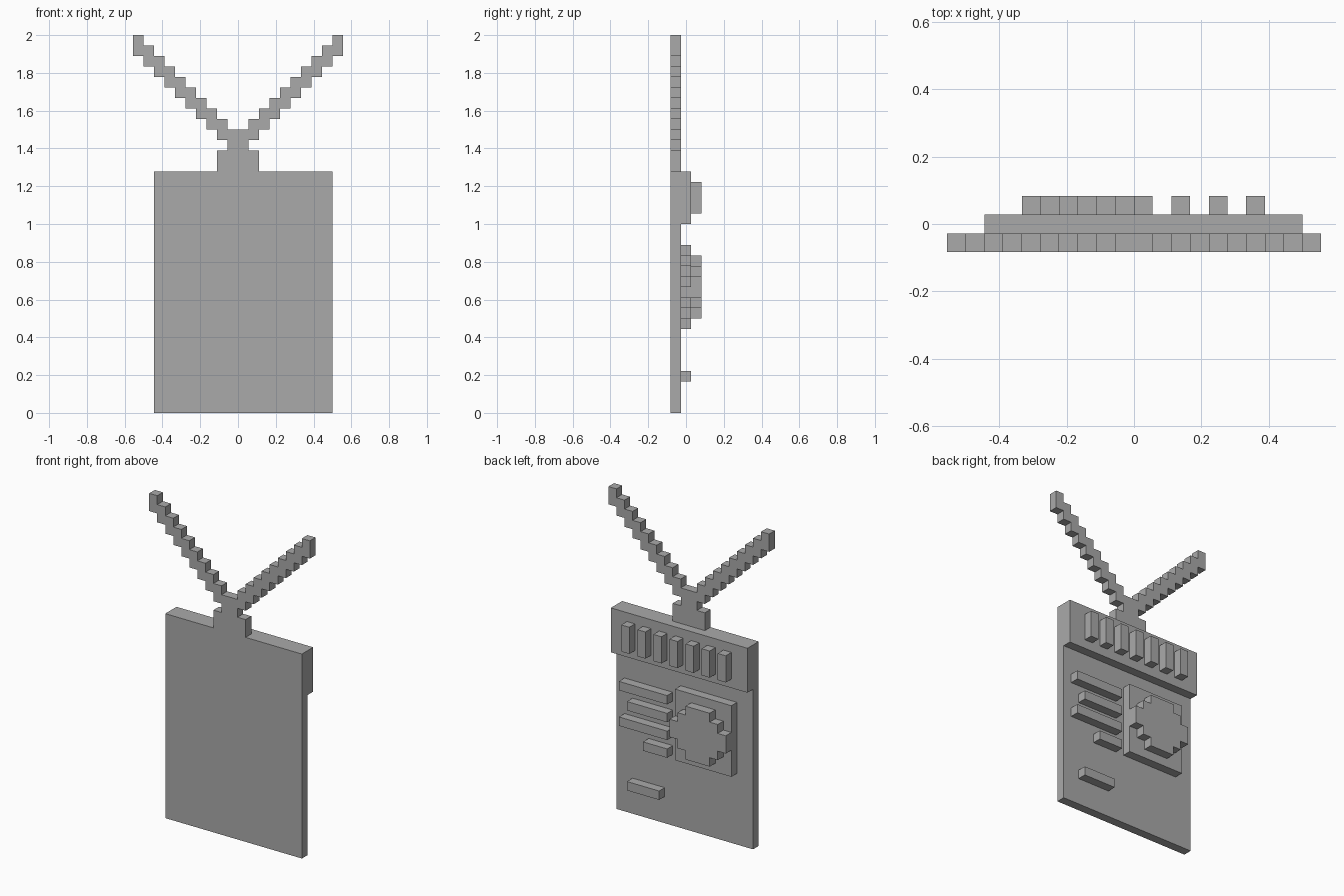
import bpy, bmesh

if "Cube" in bpy.data.objects:
    bpy.data.objects.remove(bpy.data.objects["Cube"])

U = 1 / 18  # one block

grey = bpy.data.materials.new("plain grey")
grey.diffuse_color = (0.4, 0.4, 0.4, 1)
grey.use_nodes = True
grey.node_tree.nodes["Principled BSDF"].inputs["Base Color"].default_value = grey.diffuse_color


def prism(name, outline, layer, layers=1):
    """Extrude an (x, z) outline, in blocks, backwards from the given depth layer."""
    y0 = (layer - 1.5) * U
    bm = bmesh.new()
    face = bm.faces.new([bm.verts.new((x * U, y0, z * U)) for x, z in outline])
    new = bmesh.ops.extrude_face_region(bm, geom=[face], use_keep_orig=True)["geom"]
    moved = [g for g in new if isinstance(g, bmesh.types.BMVert)]
    bmesh.ops.translate(bm, verts=moved, vec=(0, layers * U, 0))
    bmesh.ops.recalc_face_normals(bm, faces=bm.faces)
    mesh = bpy.data.meshes.new(name)
    bm.to_mesh(mesh)
    bm.free()
    mesh.materials.append(grey)
    obj = bpy.data.objects.new(name, mesh)
    bpy.context.collection.objects.link(obj)
    return obj


def box(name, x0, x1, z0, z1, layer):
    return prism(name, [(x0, z0), (x1, z0), (x1, z1), (x0, z1)], layer)


# Card, raised header band and clip
box("card", -8, 9, 0, 23, 0)
box("header_band", -8, 9, 18, 23, 1)
box("clip", -2, 2, 23, 25, 0)

# Stepped V-shaped strap: right half outline, then mirrored
right = [(1, 25)]
for k in range(2, 11):
    right += [(k - 1, 24 + k), (k, 24 + k)]
for k in range(10, 1, -1):
    right += [(k, 26 + k), (k - 1, 26 + k)]
right.append((1, 27))
prism("strap", right + [(-x, z) for x, z in reversed(right)], 0)

# Row of raised bars on the header
for i in range(7):
    x = -6 + 2 * i
    box(f"header_bar_{i + 1}", x, x + 1, 19, 22, 2)

# Picture panel with a stepped round portrait
box("picture_panel", -6, 1, 8, 16, 1)
half = [(1.5, 9), (1.5, 10), (2.5, 10), (2.5, 11), (3.5, 11),
        (3.5, 13), (2.5, 13), (2.5, 14), (1.5, 14), (1.5, 15)]
prism("portrait", [(-2.5 + x, z) for x, z in half]
      + [(-2.5 - x, z) for x, z in reversed(half)], 2)

# Raised information lines
for i, (x0, x1, z) in enumerate([(2, 8, 14), (2, 7, 12), (2, 8, 10), (2, 5, 8), (3, 7, 3)]):
    box(f"info_line_{i + 1}", x0, x1, z, z + 1, 1)
